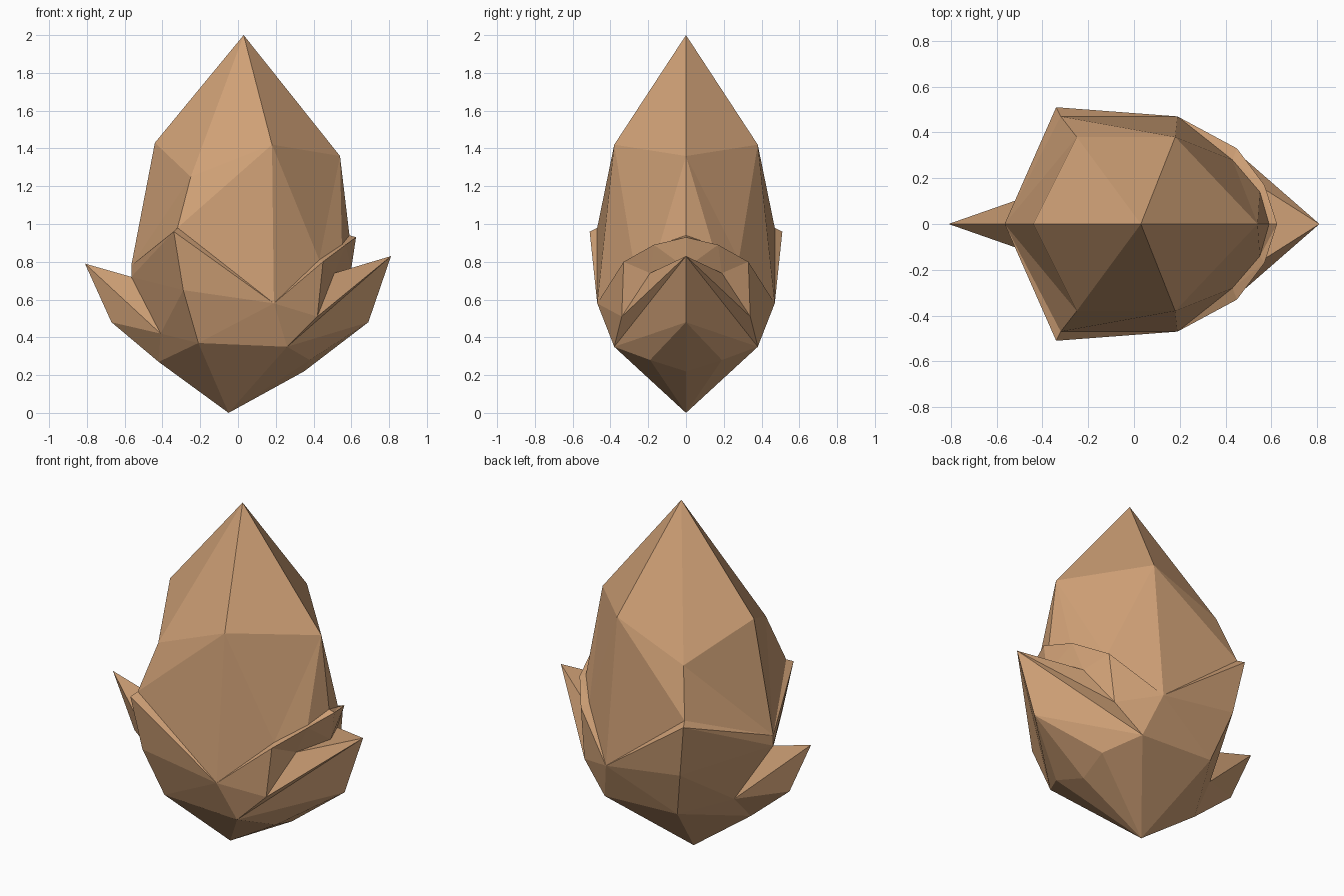
import bpy, bmesh
from mathutils import Vector

if "Cube" in bpy.data.objects:
    bpy.data.objects.remove(bpy.data.objects["Cube"])

mat = bpy.data.materials.new("warm_tan")
mat.diffuse_color = (0.62, 0.35, 0.18, 1)
mat.use_nodes = True
mat.node_tree.nodes["Principled BSDF"].inputs["Base Color"].default_value = mat.diffuse_color

# Shared corner points of the front half (y <= 0)
bud_pts = dict(
    A=(0.03, 0, 2), a=(-0.44, 0, 1.43), b=(-0.25, -0.38, 1.25),
    c=(0.18, -0.38, 1.42), d=(0.54, 0, 1.36),
    e=(-0.565, 0, 0.78), f=(-0.32, -0.47, 0.98), V=(0.19, -0.47, 0.58),
    g=(0.43, -0.28, 0.81), h=(0.55, -0.14, 0.89), i=(0.59, 0, 0.94))
leaf_pts = dict(
    O=(-0.565, 0, 0.72), Q=(-0.34, -0.51, 0.96), M=(-0.29, -0.47, 0.65),
    S=(-0.41, -0.14, 0.42), N=(-0.21, -0.38, 0.37), B=(0.26, -0.38, 0.35),
    R=(0.45, -0.33, 0.80), X=(0.57, -0.17, 0.89), Y=(0.625, 0, 0.93),
    W=(0.42, -0.34, 0.51), T=(0.51, -0.19, 0.74), U=(0.60, 0, 0.767))
tip_pts = dict(
    l=(-0.81, 0, 0.79), k=(-0.67, 0, 0.48), L=(-0.42, 0, 0.27),
    r=(0.81, 0, 0.83), m=(0.69, 0, 0.48), P=(0.38, -0.19, 0.28),
    K=(0.35, 0, 0.22), Z=(-0.05, 0, 0))
pts = {**bud_pts, **leaf_pts, **tip_pts}


def part(name, faces, centre):
    """Flat-faced half shell, turned outward and mirrored across y."""
    centre = Vector(centre)
    bm = bmesh.new()
    verts = {}
    for word in faces.split():
        for n in word:
            if n not in verts:
                verts[n] = bm.verts.new(pts[n])
        face = bm.faces.new([verts[n] for n in word])
        face.normal_update()
        if face.normal.dot(face.calc_center_median() - centre) < 0:
            face.normal_flip()
    mesh = bpy.data.meshes.new(name)
    bm.to_mesh(mesh)
    bm.free()
    mesh.materials.append(mat)
    obj = bpy.data.objects.new(name, mesh)
    bpy.context.collection.objects.link(obj)
    mod = obj.modifiers.new("mirror", 'MIRROR')
    mod.use_axis = (False, True, False)
    mod.use_clip = True
    return obj


# Pointed bud
part("bud", "Aab Abc Acd aeb efb bfc fVc cVg cgd dgh dhi", (0.05, 0, 0.9))
# Left sepal: rim strip and outer wall
part("left_sepal", "eOQ eQf fQV OQM OMS SMN MQV MVN NVB", (0, 0, 0.4))
# Right sepal: rim strip and outer wall
part("right_sepal", "VgR gRX gXh hXY hYi VRW RXT RTW XYU XUT VWB", (0, 0, 0.4))
# Pointed outer leaves
part("left_leaf", "lOS lSk SkL", (-0.4, 0, 0.45))
part("right_leaf", "rUT rTW rWB rBm Bmp".replace("p", "P") + " PmK", (0.35, 0, 0.45))
# Pointed underside
part("base", "NSL NLZ NBZ BPZ PKZ", (0, 0, 0.5))
